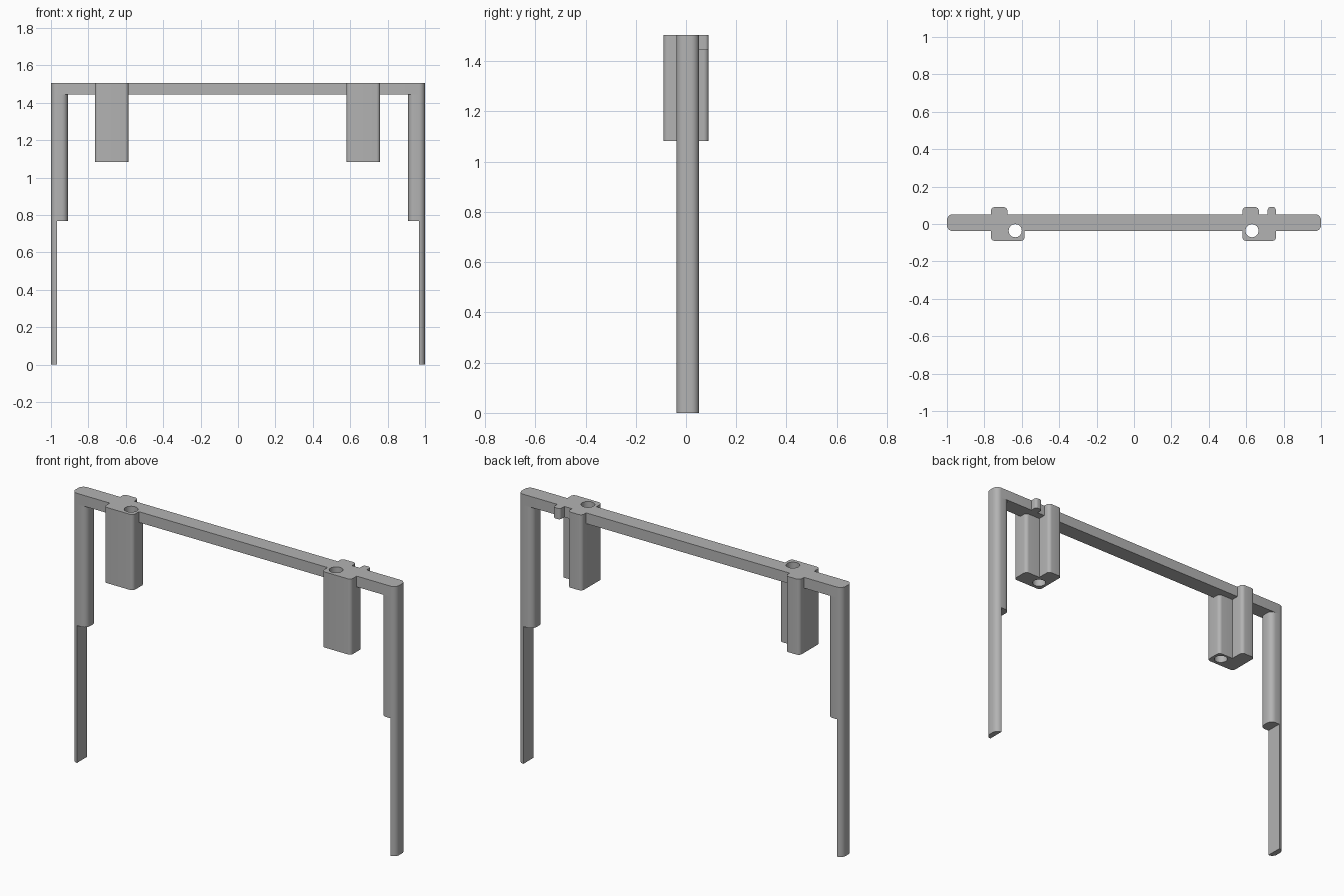
import bpy, bmesh, math
from mathutils import Vector

if "Cube" in bpy.data.objects:
    bpy.data.objects.remove(bpy.data.objects["Cube"])

grey = bpy.data.materials.new("mid grey")
grey.diffuse_color = (0.45, 0.45, 0.45, 1)
grey.use_nodes = True
grey.node_tree.nodes["Principled BSDF"].inputs["Base Color"].default_value = grey.diffuse_color

FRONT, BACK = -0.038, 0.052        # bar and leg depth
TOP, UNDER = 1.505, 1.445          # bar top and underside
BRACKET_X = (-0.765, 0.58)         # left edge of each bracket
HOLES = ((-0.635, -0.036), (0.631, -0.036))


def rounded(corners, steps=6):
    """Outline from (x, y, radius) right-angle corners."""
    pts = []
    for i, (x, y, r) in enumerate(corners):
        p = Vector((x, y))
        if r == 0:
            pts.append(p)
            continue
        a = (Vector(corners[i - 1][:2]) - p).normalized() * r
        b = (Vector(corners[(i + 1) % len(corners)][:2]) - p).normalized() * r
        for k in range(steps + 1):
            t = k / steps * math.pi / 2
            pts.append(p + a * (1 - math.sin(t)) + b * (1 - math.cos(t)))
    return pts


def prism(name, pts, z0, z1):
    bm = bmesh.new()
    base = bm.faces.new([bm.verts.new((p[0], p[1], z0)) for p in pts])
    ext = bmesh.ops.extrude_face_region(bm, geom=[base])
    verts = [v for v in ext["geom"] if isinstance(v, bmesh.types.BMVert)]
    bmesh.ops.translate(bm, verts=verts, vec=(0, 0, z1 - z0))
    bmesh.ops.recalc_face_normals(bm, faces=bm.faces)
    mesh = bpy.data.meshes.new(name)
    bm.to_mesh(mesh)
    bm.free()
    obj = bpy.data.objects.new(name, mesh)
    bpy.context.collection.objects.link(obj)
    mesh.materials.append(grey)
    return obj


def smooth(obj):
    bpy.ops.object.select_all(action='DESELECT')
    obj.select_set(True)
    bpy.context.view_layer.objects.active = obj
    bpy.ops.object.shade_smooth_by_angle(angle=math.radians(30))


def drill(obj, cutter):
    mod = obj.modifiers.new("hole", 'BOOLEAN')
    mod.operation = 'DIFFERENCE'
    mod.solver = 'EXACT'
    mod.object = cutter
    bpy.context.view_layer.objects.active = obj
    bpy.ops.object.modifier_apply(modifier=mod.name)


# top bar, its outline widened where the brackets and the small tab sit
R, E = 0.02, 0.032
outline = [(-1, FRONT, E)]
for x in BRACKET_X:
    outline += [(x, FRONT, 0), (x, -0.09, R), (x + 0.18, -0.09, R), (x + 0.18, FRONT, 0)]
outline += [(1, FRONT, E), (1, BACK, E)]
for x, w, r in ((0.715, 0.043, 0.014), (0.58, 0.088, R), (-0.765, 0.088, R)):
    outline += [(x + w, BACK, 0), (x + w, 0.09, r), (x, 0.09, r), (x, BACK, 0)]
outline.append((-1, BACK, E))
bar = prism("top_bar", rounded(outline), UNDER, TOP)

# L-shaped hanging brackets
brackets = []
for side, x in zip(("left", "right"), BRACKET_X):
    ell = [(x, -0.09, R), (x + 0.18, -0.09, R), (x + 0.18, 0.01, R), (x + 0.088, 0.01, 0),
           (x + 0.088, 0.09, R), (x, 0.09, R)]
    brackets.append(prism(side + "_bracket", rounded(ell), 1.083, UNDER))

# vertical holes through bar and brackets
for bracket, (hx, hy) in zip(brackets, HOLES):
    ring = [(hx + 0.035 * math.cos(i * math.pi / 16), hy + 0.035 * math.sin(i * math.pi / 16))
            for i in range(32)]
    cutter = prism("hole_cutter", ring, 1.0, 1.6)
    cutter.hide_render = True
    drill(bar, cutter)
    drill(bracket, cutter)
    bpy.data.objects.remove(cutter)
for obj in [bar] + brackets:
    smooth(obj)

# legs: full section above, outer sliver below
for side, s in (("left", -1), ("right", 1)):
    for part, inner, ri, z0, z1 in (("upper", 0.91, E, 0.767, UNDER), ("lower", 0.968, 0, 0, 0.767)):
        section = [(s * inner, FRONT, ri), (s, FRONT, E), (s, BACK, E), (s * inner, BACK, ri)]
        smooth(prism(f"{side}_{part}_leg", rounded(section), z0, z1))
